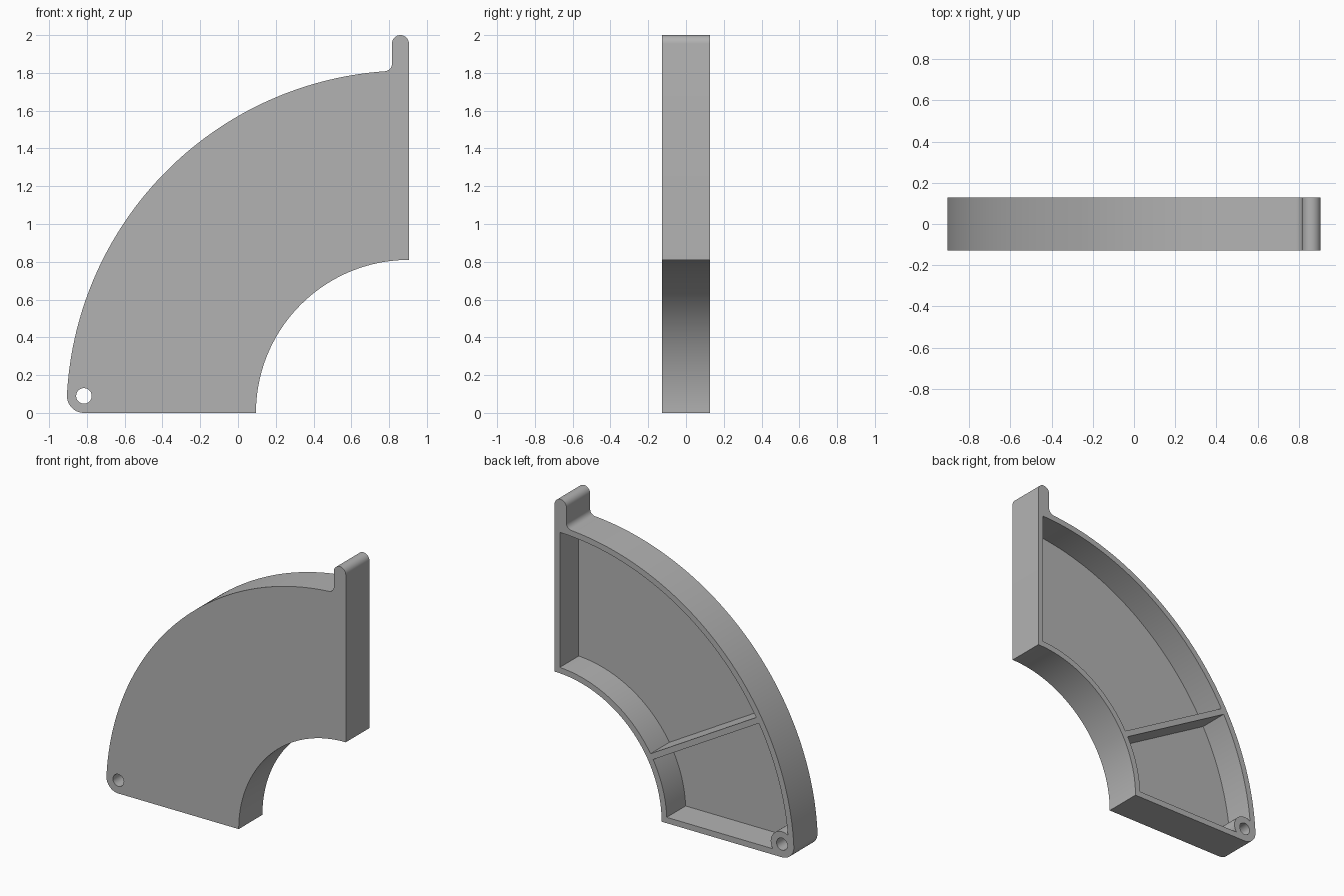
import bpy, bmesh
from math import sin, cos, asin, acos, sqrt, pi, radians

if "Cube" in bpy.data.objects:
    bpy.data.objects.remove(bpy.data.objects["Cube"], do_unlink=True)

CX = 0.905                   # pivot of the quarter ring, at z = 0
R_IN, R_OUT = 0.81, 1.813
WALL, FLOOR, HALF = 0.04, 0.052, 0.128
CORNER, BOSS, HOLE = 0.09, 0.085, 0.041
TAB, FILLET = 0.09, 0.04


def arc(x, z, r, start, end, n=16):
    return [(x + r * cos(start + (end - start) * i / n),
             z + r * sin(start + (end - start) * i / n)) for i in range(n + 1)]


def ring(r, start, end, n=64):
    """Arc about the pivot, with angles measured up from -x."""
    return arc(CX, 0, r, pi - start, pi - end, n)


def prism(name, profile, y0, y1):
    """Extrude an x-z profile along y."""
    bm = bmesh.new()
    face = bm.faces.new([bm.verts.new((x, y0, z)) for x, z in profile])
    new = bmesh.ops.extrude_face_region(bm, geom=[face])["geom"]
    bmesh.ops.translate(bm, vec=(0, y1 - y0, 0),
                        verts=[v for v in new if isinstance(v, bmesh.types.BMVert)])
    bmesh.ops.recalc_face_normals(bm, faces=bm.faces)
    mesh = bpy.data.meshes.new(name)
    bm.to_mesh(mesh)
    bm.free()
    obj = bpy.data.objects.new(name, mesh)
    bpy.context.collection.objects.link(obj)
    return obj


# Rounded corner around the pin hole
corner_r = R_OUT - CORNER
pin_x, pin_z = CX - sqrt(corner_r ** 2 - CORNER ** 2), CORNER
corner_a = asin(CORNER / corner_r)

# Fillet where the tab meets the outer arc
fillet_dx, fillet_r = TAB + FILLET, R_OUT + FILLET
fillet_a = acos(fillet_dx / fillet_r)
fillet_z = fillet_r * sin(fillet_a)

# Outline: inner arc, tab tip, fillet, outer arc, rounded corner
outline = (ring(R_IN, 0, pi / 2)
           + arc(CX - TAB / 2, 2 - TAB / 2, TAB / 2, 0, pi)
           + arc(CX - fillet_dx, fillet_z, FILLET, 0, -fillet_a)
           + ring(R_OUT, pi - fillet_a if fillet_a > pi / 2 else fillet_a, corner_a, 96)[1:]
           + arc(pin_x, pin_z, CORNER, pi - corner_a, 1.5 * pi)[1:])
body = prism("quarter_ring_cover", outline, -HALF, HALF)

# Pockets open to the back, split by a radial rib
lo, hi = R_IN + WALL, R_OUT - WALL
rib = radians(30)


def off(r, d):
    return asin(d / r)


upper = (ring(lo, rib + off(lo, WALL / 2), pi / 2 - off(lo, WALL))
         + ring(hi, pi / 2 - off(hi, WALL), rib + off(hi, WALL / 2)))

# The lower pocket runs around the pin boss
boss = [p for p in arc(pin_x, pin_z, BOSS, pi, -pi / 2, 180)
        if p[1] > WALL and (p[0] - CX) ** 2 + p[1] ** 2 < hi ** 2]
boss_top = asin(boss[0][1] / hi)
lower = (ring(hi, rib - off(hi, WALL / 2), boss_top, 32) + boss
         + ring(lo, off(lo, WALL), rib - off(lo, WALL / 2), 32))

cutters = [prism("upper_pocket_cutter", upper, -HALF + FLOOR, HALF + 0.1),
           prism("lower_pocket_cutter", lower, -HALF + FLOOR, HALF + 0.1),
           prism("pin_hole_cutter", arc(pin_x, pin_z, HOLE, 0, 2 * pi, 48)[:-1],
                 -HALF - 0.1, HALF + 0.1)]
for c in cutters:
    c.hide_render = True
    mod = body.modifiers.new(c.name, "BOOLEAN")
    mod.operation, mod.solver, mod.object = "DIFFERENCE", "EXACT", c

# Bake the cuts and drop the cutters
graph = bpy.context.evaluated_depsgraph_get()
cut_mesh = bpy.data.meshes.new_from_object(body.evaluated_get(graph))
body.modifiers.clear()
body.data = cut_mesh
for c in cutters:
    bpy.data.objects.remove(c, do_unlink=True)

# Plain grey material
grey = bpy.data.materials.new("plain_grey")
grey.use_nodes = True
grey.diffuse_color = (0.45, 0.45, 0.45, 1)
grey.node_tree.nodes["Principled BSDF"].inputs["Base Color"].default_value = grey.diffuse_color
body.data.materials.clear()
body.data.materials.append(grey)

# Smooth arcs, sharp rims
bpy.ops.object.select_all(action="DESELECT")
body.select_set(True)
bpy.context.view_layer.objects.active = body
bpy.ops.object.shade_smooth_by_angle(angle=radians(30))
